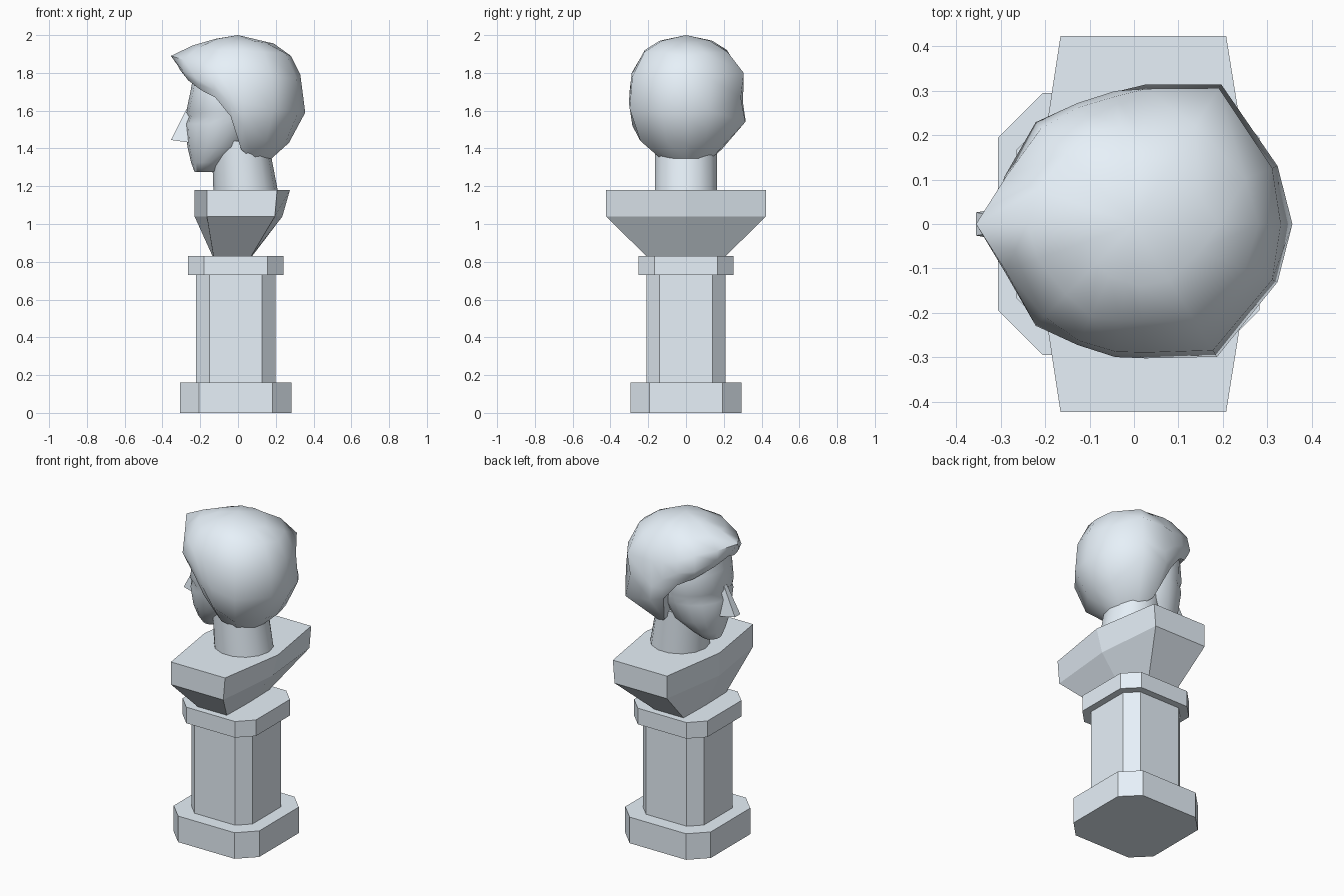
import bpy, bmesh
from math import sin, cos, pi, radians

if "Cube" in bpy.data.objects:
    bpy.data.objects.remove(bpy.data.objects["Cube"])

stone = bpy.data.materials.new("pale_stone")
stone.diffuse_color = (0.80, 0.88, 0.95, 1)
stone.use_nodes = True
stone.node_tree.nodes["Principled BSDF"].inputs["Base Color"].default_value = stone.diffuse_color


def loft(name, rings, smooth=None, cap_start=True, cap_end=True):
    """Bridge equal-length point rings into a surface."""
    bm = bmesh.new()
    vs = [[bm.verts.new(p) for p in ring] for ring in rings]
    n = len(vs[0])
    for a, b in zip(vs, vs[1:]):
        for i in range(n):
            j = (i + 1) % n
            bm.faces.new((a[i], a[j], b[j], b[i]))
    if cap_start:
        bm.faces.new(vs[0])
    if cap_end:
        bm.faces.new(vs[-1])
    bmesh.ops.remove_doubles(bm, verts=bm.verts, dist=0.0005)
    bmesh.ops.recalc_face_normals(bm, faces=bm.faces)
    me = bpy.data.meshes.new(name)
    bm.to_mesh(me)
    bm.free()
    me.materials.append(stone)
    ob = bpy.data.objects.new(name, me)
    bpy.context.collection.objects.link(ob)
    if smooth:
        bpy.ops.object.select_all(action='DESELECT')
        ob.select_set(True)
        bpy.context.view_layer.objects.active = ob
        bpy.ops.object.shade_smooth_by_angle(angle=radians(smooth))
    return ob


def ellipse(z, x0, x1, ry, n):
    cx, rx = (x0 + x1) / 2, (x1 - x0) / 2
    return [(cx + rx * cos(2 * pi * i / n), ry * sin(2 * pi * i / n), z) for i in range(n)]


def octagon(h, c, z):
    k = h - c
    pts = [(h, -k), (h, k), (k, h), (-k, h), (-h, k), (-h, -k), (-k, -h), (k, -h)]
    return [(x - 0.012, y, z) for x, y in pts]


# Pedestal: chamfered square blocks
for name, h, c, z0, z1 in [("plinth", 0.294, 0.10, 0, 0.162),
                           ("column", 0.21, 0.07, 0.162, 0.73),
                           ("capital", 0.252, 0.085, 0.73, 0.83)]:
    loft(name, [octagon(h, c, z0), octagon(h, c, z1)])


# Shoulders: hexagonal slab tapering to a small foot
def hexagon(z, y, front, front_mid, back, back_mid):
    return [(front_mid, 0, z), (front, -y, z), (back, -y, z),
            (back_mid, 0, z), (back, y, z), (front, y, z)]


loft("shoulders", [hexagon(0.83, 0.21, -0.13, -0.135, 0.07, 0.075),
                   hexagon(1.04, 0.423, -0.165, -0.23, 0.195, 0.235),
                   hexagon(1.18, 0.423, -0.165, -0.23, 0.207, 0.275)])

# Neck
loft("neck", [ellipse(1.17, -0.13, 0.212, 0.168, 14),
              ellipse(1.44, -0.14, 0.16, 0.168, 14)], 40)

# Face: chin, jaw, cheeks, eye hollow, brow, forehead
face = [(1.275, -0.23, -0.12, 0.06), (1.325, -0.248, -0.06, 0.11),
        (1.41, -0.268, 0.06, 0.175), (1.53, -0.278, 0.12, 0.215),
        (1.567, -0.262, 0.12, 0.22), (1.59, -0.275, 0.12, 0.225),
        (1.70, -0.252, 0.12, 0.24), (1.82, -0.23, 0.1, 0.2)]
loft("face", [ellipse(*r, 16) for r in face], 60)

# Nose wedge
loft("nose", [[(-0.355, -0.026, 1.445), (-0.355, 0.026, 1.445),
               (-0.25, 0.045, 1.43), (-0.25, -0.045, 1.43)],
              [(-0.272, -0.014, 1.61), (-0.272, 0.014, 1.61),
               (-0.22, 0.02, 1.60), (-0.22, -0.02, 1.60)]])

# Hair: meridians (radius, height) from crown to hairline, by angle from the face
meridians = {
    0: [(.12, 1.98), (.24, 1.945), (.355, 1.89), (.32, 1.84), (.31, 1.82), (.295, 1.80)],
    20: [(.12, 1.98), (.23, 1.93), (.307, 1.87), (.31, 1.81), (.30, 1.785), (.28, 1.76)],
    46: [(.12, 1.975), (.22, 1.93), (.29, 1.85), (.318, 1.77), (.305, 1.74), (.285, 1.71)],
    65: [(.13, 1.975), (.23, 1.92), (.29, 1.82), (.30, 1.75), (.298, 1.71), (.285, 1.67)],
    82: [(.13, 1.97), (.22, 1.92), (.29, 1.80), (.302, 1.70), (.30, 1.64), (.28, 1.57)],
    95: [(.14, 1.97), (.22, 1.92), (.29, 1.79), (.303, 1.64), (.285, 1.52), (.19, 1.395)],
    122: [(.15, 1.97), (.26, 1.91), (.335, 1.78), (.352, 1.61), (.285, 1.44), (.15, 1.34)],
    158: [(.16, 1.96), (.27, 1.905), (.335, 1.77), (.348, 1.60), (.275, 1.44), (.17, 1.34)],
    180: [(.19, 1.955), (.28, 1.89), (.33, 1.79), (.356, 1.59), (.27, 1.43), (.17, 1.34)],
}
# Uneven locks on the far side: (angle, level) -> (outward, upward)
tufts = {(122, 2): (0.025, 0.02), (122, 3): (-0.01, 0.06), (122, 4): (0.085, 0.10),
         (95, 1): (-0.02, 0), (95, 2): (0.015, 0.01), (95, 4): (0.03, 0.04),
         (46, 2): (0.01, 0.01)}
angles = list(meridians)
around = [(a, -1) for a in angles] + [(a, 1) for a in angles[-2:0:-1]]


def hair_ring(level, scale=1, lift=0):
    ring = []
    for a, side in around:
        r, z = meridians[a][level]
        if side > 0:
            out, up = tufts.get((a, level), (0, 0))
            r, z = r + out, z + up
        r, t = r * scale, radians(a)
        ring.append((-r * cos(t), side * r * sin(t), z + lift))
    return ring


crown = [[(0, 0, 2.0)] * len(around)]
loft("hair", crown + [hair_ring(i) for i in range(6)] + [hair_ring(5, 0.7, 0.02)],
     55, cap_start=False, cap_end=False)
